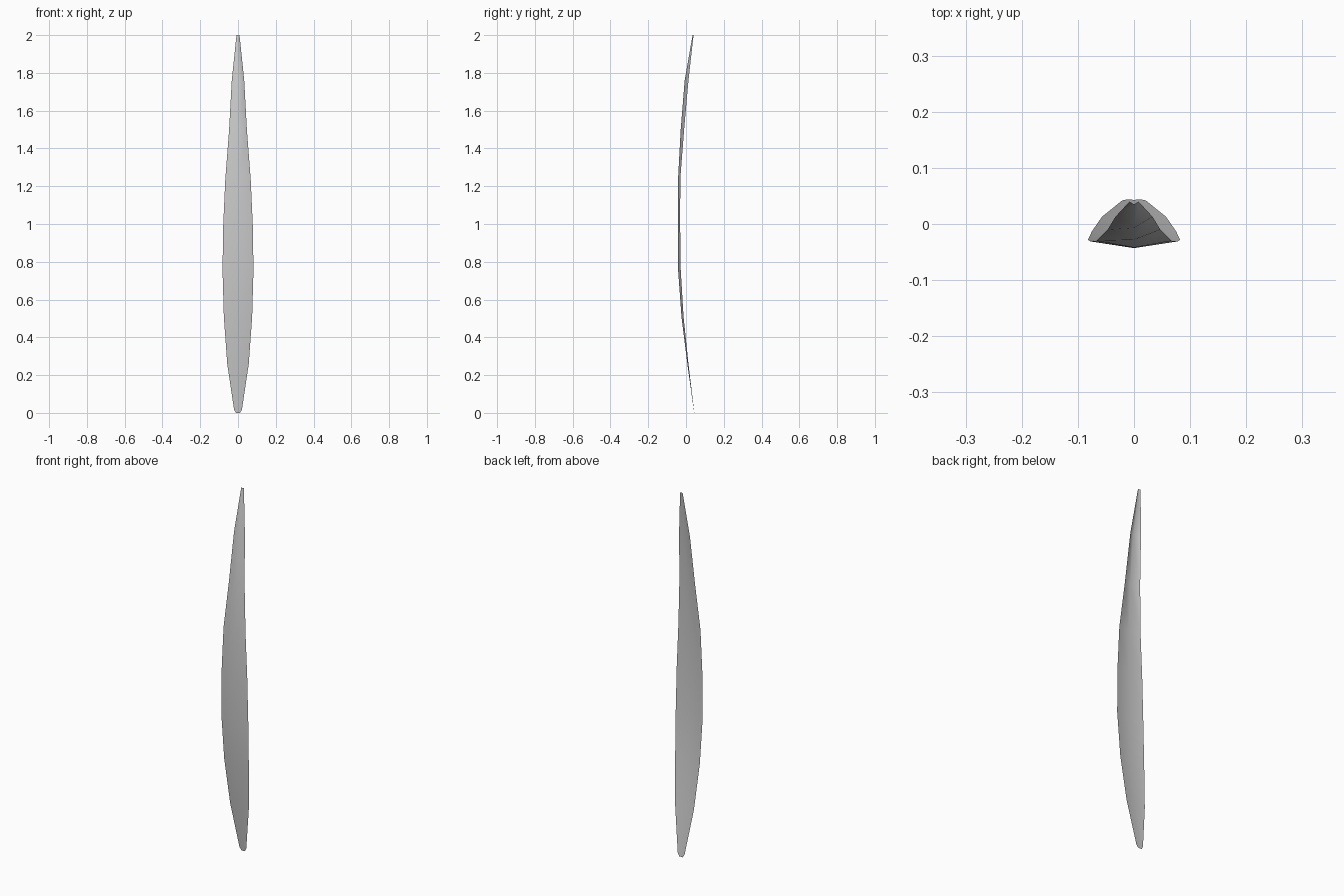
import bpy

# Stations along the blade: height, half width, y of centre crease, y of edges
stations = [
    (0.00, 0.011, 0.043, 0.044),
    (0.018, 0.021, 0.041, 0.042),
    (0.26, 0.057, 0.007, 0.013),
    (0.51, 0.075, -0.024, -0.013),
    (0.76, 0.082, -0.042, -0.028),
    (1.00, 0.078, -0.043, -0.031),
    (1.24, 0.067, -0.042, -0.030),
    (1.50, 0.047, -0.028, -0.010),
    (1.76, 0.033, -0.007, 0.013),
    (2.00, 0.008, 0.035, 0.040),
]

# Leaf blade: a thin, curved sheet folded along its middle
verts, faces = [], []
for z, w, yc, ye in stations:
    verts += [(-w, ye, z), (0, yc, z), (w, ye, z)]
for i in range(len(stations) - 1):
    for j in range(2):
        a = i * 3 + j
        faces.append((a, a + 1, a + 4, a + 3))

mesh = bpy.data.meshes.new("leaf_blade")
mesh.from_pydata(verts, [], faces)
mesh.update()
for p in mesh.polygons:
    p.use_smooth = True
blade = bpy.data.objects.new("leaf_blade", mesh)
bpy.context.collection.objects.link(blade)
